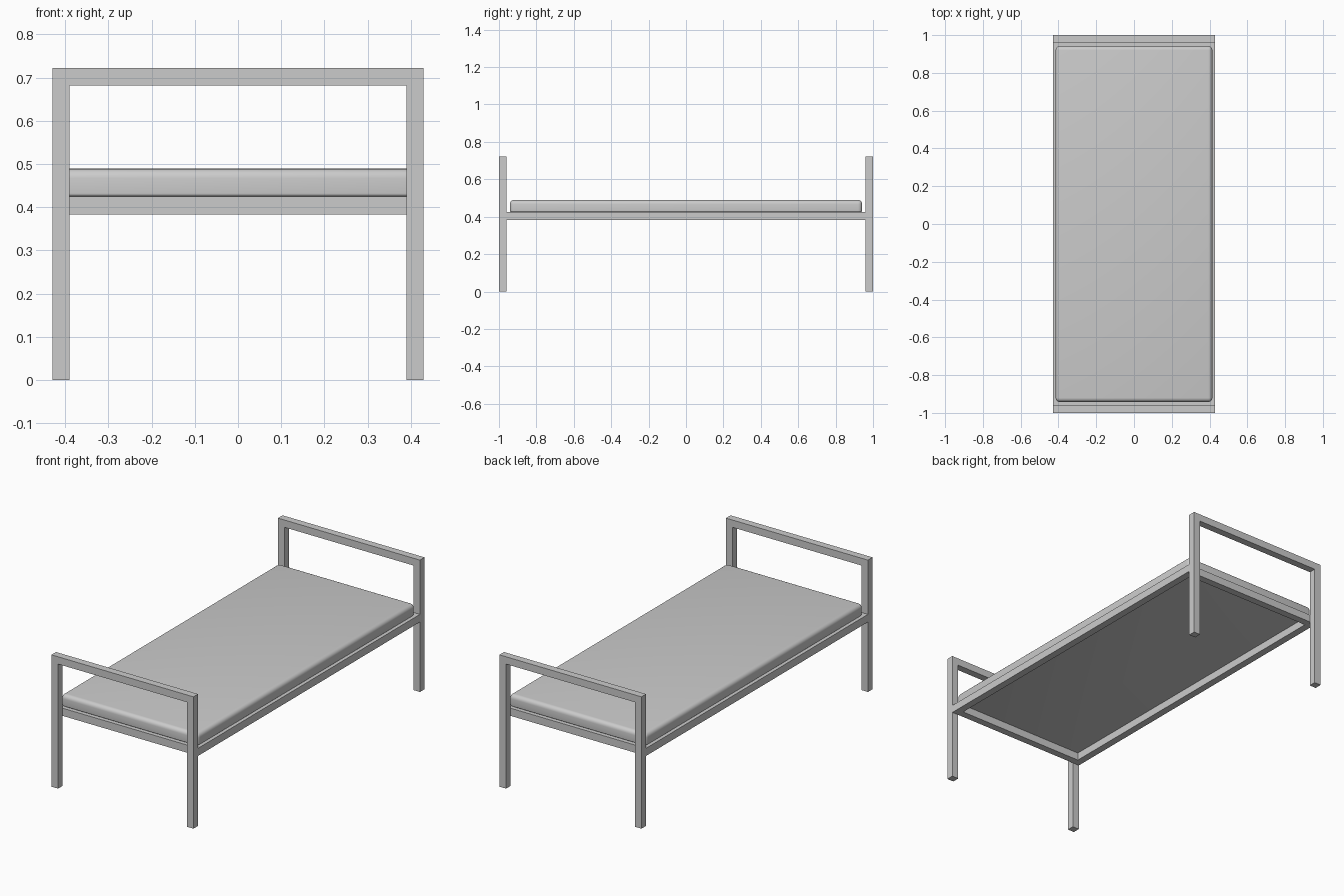
import bpy, bmesh
from mathutils import Matrix, Vector

cube = bpy.data.objects.get("Cube")
if cube:
    bpy.data.objects.remove(cube, do_unlink=True)

# One plain grey for the whole bed
grey = bpy.data.materials.new("light_grey")
grey.use_nodes = True
colour = (0.6, 0.6, 0.6, 1)
grey.diffuse_color = colour
grey.node_tree.nodes["Principled BSDF"].inputs["Base Color"].default_value = colour


def box(bm, lo, hi):
    """Add a box between two corners."""
    lo, hi = Vector(lo), Vector(hi)
    matrix = Matrix.Translation((lo + hi) / 2) @ Matrix.Diagonal((*(hi - lo), 1))
    return bmesh.ops.create_cube(bm, size=1, matrix=matrix)["verts"]


def finish(bm, name):
    mesh = bpy.data.meshes.new(name)
    bmesh.ops.recalc_face_normals(bm, faces=bm.faces)
    bm.to_mesh(mesh)
    bm.free()
    mesh.materials.append(grey)
    obj = bpy.data.objects.new(name, mesh)
    bpy.context.collection.objects.link(obj)
    return obj


X, Y, T = 0.43, 1.0, 0.04       # half width, half length, bar thickness
TOP = 0.722
RAIL_LOW, RAIL_HIGH = 0.383, 0.425


def extruded_outline(name, loops, axis_point, depth):
    """Extrude a flat outline along depth."""
    bm = bmesh.new()
    face = bm.faces.new([bm.verts.new(axis_point(*p)) for p in loops])
    new = bmesh.ops.extrude_face_region(bm, geom=[face])["geom"]
    bmesh.ops.translate(bm, vec=depth, verts=[v for v in new if isinstance(v, bmesh.types.BMVert)])
    return finish(bm, name)


# End frames: two legs and a top bar in one arch
half = [(X - T, TOP - T), (X - T, 0), (X, 0), (X, TOP)]
arch = half + [(-x, z) for x, z in reversed(half)]
for name, y in (("foot_frame", -Y), ("head_frame", Y - T)):
    extruded_outline(name, arch, lambda x, z: (x, y, z), (0, T, 0))

# Side rails and end rails set between the end frames
yi = Y - T
for side, s in (("left", 1), ("right", -1)):
    bm = bmesh.new()
    x0, x1 = sorted((s * X, s * (X - T)))
    box(bm, (x0, -yi, RAIL_LOW), (x1, yi, RAIL_HIGH))
    finish(bm, side + "_side_rail")
for end, s in (("head", 1), ("foot", -1)):
    bm = bmesh.new()
    y0, y1 = sorted((s * yi, s * (yi - T)))
    box(bm, (T - X, y0, RAIL_LOW), (X - T, y1, RAIL_HIGH))
    finish(bm, end + "_rail")

# Mattress with softly rounded top and tighter lower edge
bm = bmesh.new()
box(bm, (-0.415, -0.942, RAIL_HIGH), (0.415, 0.942, 0.489))


def round_edges(test, radius):
    edges = [e for e in bm.edges if test(e)]
    bmesh.ops.bevel(bm, geom=edges, offset=radius, segments=5, profile=0.5, affect='EDGES')


middle = (RAIL_HIGH + 0.489) / 2
round_edges(lambda e: max(v.co.z for v in e.verts) > middle, 0.022)
round_edges(lambda e: all(v.co.z < RAIL_HIGH + 0.001 for v in e.verts), 0.007)
mattress = finish(bm, "mattress")
bpy.ops.object.select_all(action='DESELECT')
mattress.select_set(True)
bpy.context.view_layer.objects.active = mattress
bpy.ops.object.shade_smooth_by_angle(angle=0.6)
